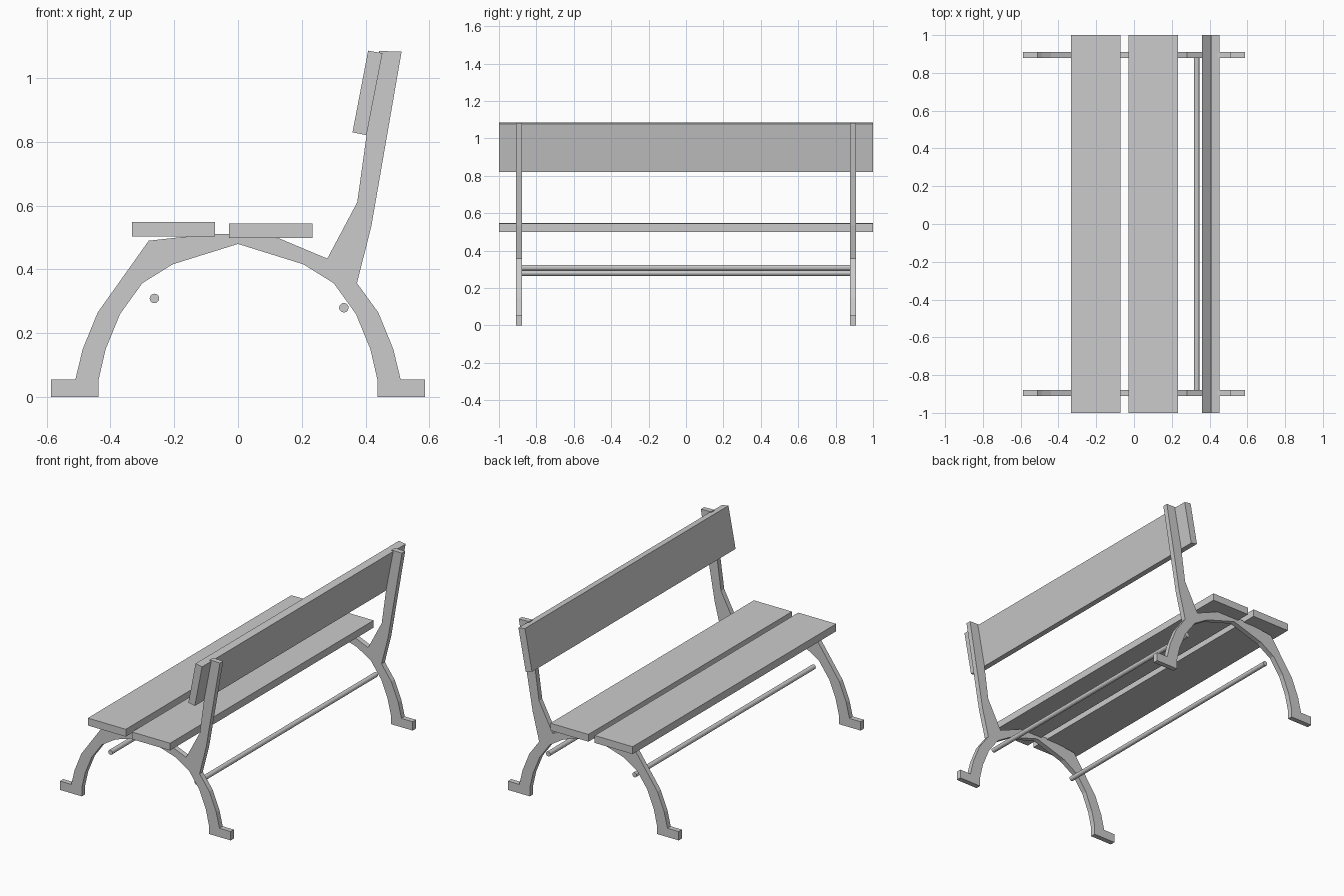
import bpy
import math

if "Cube" in bpy.data.objects:
    bpy.data.objects.remove(bpy.data.objects["Cube"])


def extrude_profile(name, points, y0, y1):
    """Solid made from an x/z outline, extruded along y."""
    n = len(points)
    verts = [(x, y, z) for y in (y0, y1) for x, z in points]
    faces = [list(range(n)), list(range(2 * n - 1, n - 1, -1))]
    faces += [[(i + 1) % n, i, n + i, n + (i + 1) % n] for i in range(n)]
    mesh = bpy.data.meshes.new(name)
    mesh.from_pydata(verts, [], faces)
    obj = bpy.data.objects.new(name, mesh)
    bpy.context.collection.objects.link(obj)
    return obj


def rect(x0, x1, z0, z1):
    return [(x0, z0), (x1, z0), (x1, z1), (x0, z1)]


# Iron side frames: arched legs with a rising back post
leg_outer = [(0.44, 0.265), (0.487, 0.15), (0.51, 0.055), (0.587, 0.055), (0.587, 0.0)]
leg_inner = [(0.437, 0.0), (0.437, 0.055), (0.415, 0.15), (0.37, 0.26), (0.30, 0.357), (0.205, 0.416)]
post = [(-0.28, 0.49), (-0.19, 0.50), (-0.07, 0.511), (0.0, 0.511), (0.13, 0.497),
        (0.28, 0.434), (0.374, 0.611), (0.403, 0.82), (0.443, 1.085), (0.513, 1.083),
        (0.418, 0.535), (0.373, 0.357)]


def flip(points):
    return [(-x, z) for x, z in reversed(points)]


outline = post + leg_outer + leg_inner + [(0.0, 0.48)] + flip(leg_inner) + flip(leg_outer)
outline.reverse()
for name, y in (("near_side_frame", -0.894), ("far_side_frame", 0.894)):
    extrude_profile(name, outline, y - 0.016, y + 0.016)

# Wooden seat planks and tilted backrest plank
extrude_profile("front_seat_plank", rect(-0.333, -0.072, 0.503, 0.549), -1, 1)
extrude_profile("rear_seat_plank", rect(-0.029, 0.233, 0.499, 0.544), -1, 1)
extrude_profile("backrest_plank", [(0.359, 0.83), (0.403, 0.821), (0.453, 1.078), (0.408, 1.086)], -1, 1)

# Round tie rods between the frames
for name, x, z in (("front_tie_rod", -0.262, 0.309), ("rear_tie_rod", 0.332, 0.28)):
    bpy.ops.mesh.primitive_cylinder_add(vertices=12, radius=0.015, depth=1.76,
                                        location=(x, 0, z), rotation=(math.pi / 2, 0, 0))
    bpy.context.object.name = name
